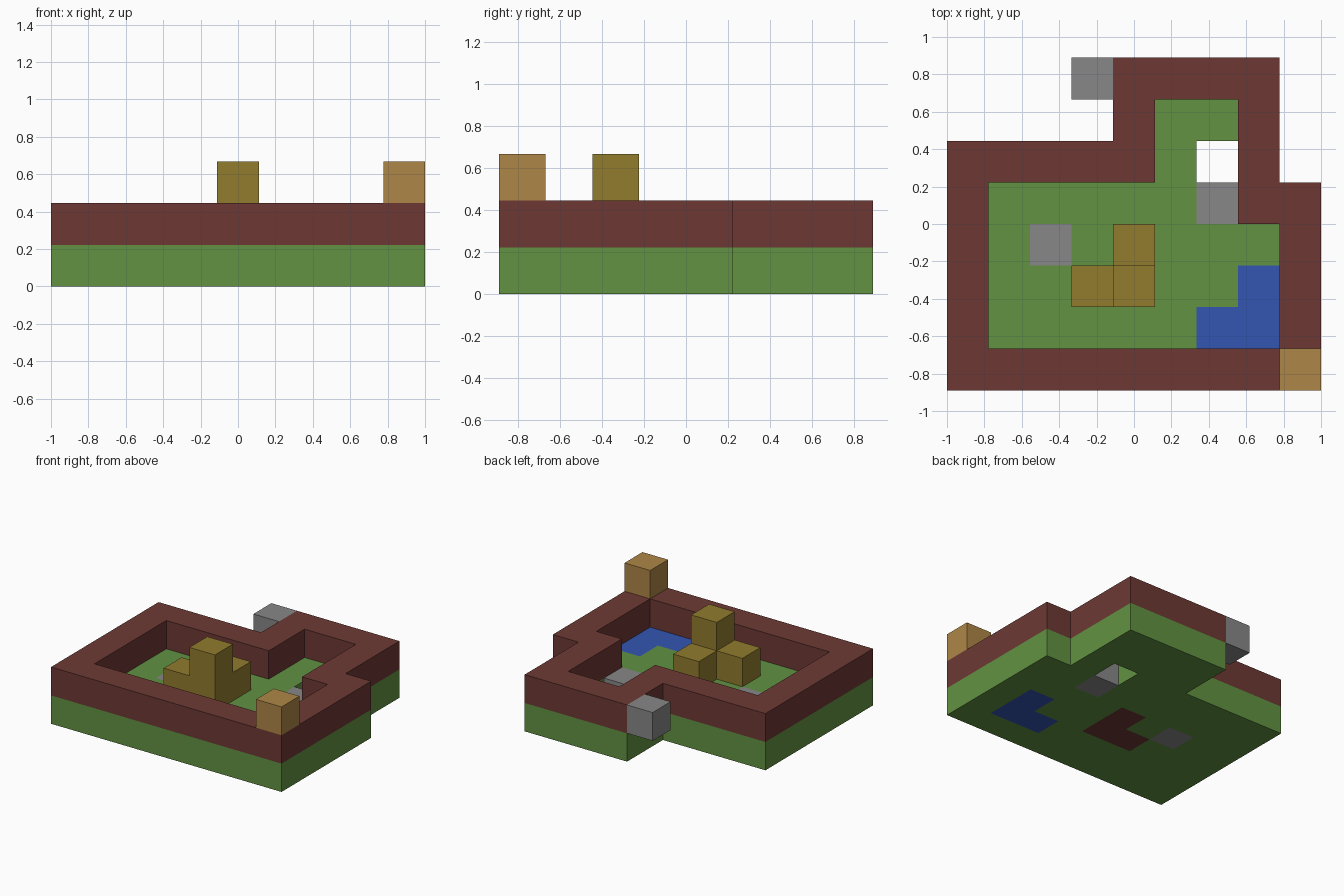
import bpy, bmesh
from mathutils import Vector

cube = bpy.data.objects.get("Cube")
if cube:
    bpy.data.objects.remove(cube, do_unlink=True)

UNIT = 2 / 9  # edge length of one block

# Floor plans, back row first, one letter per block
GROUND = ["....gggg.",
          "....gggg.",
          "gggggg.g.",
          "ggggggsgg",
          "ggsgdgggg",
          "gggddggwg",
          "ggggggwwg",
          "ggggggggg"]
WALLS = ["...sbbbb.",
         "....b..b.",
         "bbbbb..b.",
         "b......bb",
         "b...m...b",
         "b..mm...b",
         "b.......b",
         "bbbbbbbbb"]
TOPS = ["........."] * 5 + ["....m....", ".........", "........t"]
LAYERS = [GROUND, WALLS, TOPS]


def material(name, rgb):
    """Flat material from sRGB bytes."""
    lin = [((c / 255 + 0.055) / 1.055) ** 2.4 for c in rgb]
    mat = bpy.data.materials.new(name)
    mat.use_nodes = True
    mat.diffuse_color = (*lin, 1)
    bsdf = mat.node_tree.nodes["Principled BSDF"]
    bsdf.inputs["Base Color"].default_value = (*lin, 1)
    bsdf.inputs["Roughness"].default_value = 0.9
    return mat


grass = material("grass_green", (98, 146, 66))
brick = material("brick_red", (109, 57, 52))
stone = material("stone_grey", (135, 135, 135))
water = material("water_blue", (52, 86, 178))
gold = material("ochre", (146, 124, 45))
wood = material("tan_wood", (174, 134, 70))


def cells(letter, levels):
    """Block positions of one letter in the given layers."""
    return {(x, len(LAYERS[z]) - 1 - r, z)
            for z in levels
            for r, row in enumerate(LAYERS[z])
            for x, c in enumerate(row) if c == letter}


def build(name, blocks, mat):
    """Closed solid made of the outer faces of a group of blocks."""
    bm = bmesh.new()
    for block in blocks:
        for axis in range(3):
            for sign in (-1, 1):
                n = Vector((0, 0, 0))
                n[axis] = sign
                if tuple(int(a + b) for a, b in zip(block, n)) in blocks:
                    continue
                u = Vector((0, 0, 0))
                u[(axis + 1) % 3] = 0.5
                v = n.cross(u)
                mid = Vector(block) + Vector((-4, -3.5, 0.5)) + n / 2
                corners = (mid - u - v, mid + u - v, mid + u + v, mid - u + v)
                bm.faces.new([bm.verts.new(p * UNIT) for p in corners])
    bmesh.ops.remove_doubles(bm, verts=bm.verts[:], dist=0.001)
    # Merge coplanar block faces into large flat faces
    bmesh.ops.dissolve_limit(bm, angle_limit=0.01, verts=bm.verts[:],
                             edges=bm.edges[:])
    mesh = bpy.data.meshes.new(name)
    bm.to_mesh(mesh)
    bm.free()
    mesh.materials.append(mat)
    obj = bpy.data.objects.new(name, mesh)
    bpy.context.collection.objects.link(obj)


# Ground slab with its inset tiles
build("ground", cells("g", [0]), grass)
build("pond", cells("w", [0]), water)
build("mound_base", cells("d", [0]), brick)
build("stone_tiles", cells("s", [0]), stone)

# Perimeter wall and the blocks on and beside it
build("wall", cells("b", [1]), brick)
build("stone_block", cells("s", [1]), stone)
build("mound", cells("m", [1, 2]), gold)
build("corner_block", cells("t", [2]), wood)
